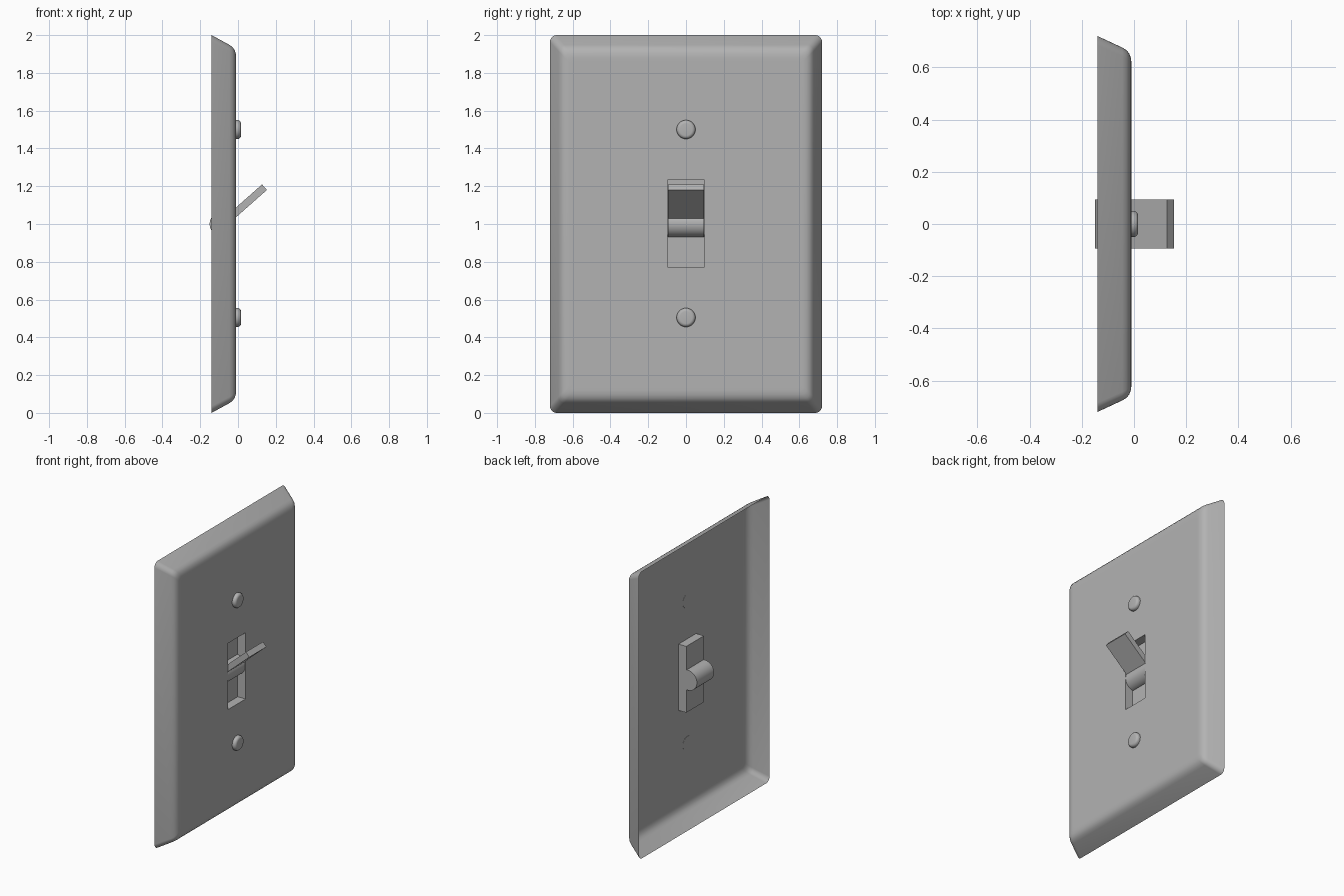
import bpy, bmesh, math
from mathutils import Matrix, Vector

if "Cube" in bpy.data.objects:
    bpy.data.objects.remove(bpy.data.objects["Cube"])

grey = bpy.data.materials.new("light_grey")
grey.diffuse_color = (0.45, 0.45, 0.45, 1)
grey.use_nodes = True
grey.node_tree.nodes["Principled BSDF"].inputs["Base Color"].default_value = grey.diffuse_color

FRONT = -0.01          # x of the flat front of the plate
PIVOT = Vector((-0.08, 0, 1.0))
HALF_W = 0.094         # half width of the toggle


def finish(name, bm, angle=35):
    me = bpy.data.meshes.new(name)
    bm.to_mesh(me)
    bm.free()
    me.materials.append(grey)
    ob = bpy.data.objects.new(name, me)
    bpy.context.collection.objects.link(ob)
    bpy.ops.object.select_all(action='DESELECT')
    ob.select_set(True)
    bpy.context.view_layer.objects.active = ob
    bpy.ops.object.shade_smooth_by_angle(angle=math.radians(angle))
    return ob


def rounded_ring(bm, x, hy, hz, r, n=5):
    """Rounded rectangle in the yz plane, centred on z = 1."""
    ring = []
    for k, (sy, sz) in enumerate([(1, 1), (-1, 1), (-1, -1), (1, -1)]):
        for i in range(n + 1):
            a = math.pi / 2 * (k + i / n)
            ring.append(bm.verts.new((x, sy * (hy - r) + r * math.cos(a),
                                      1 + sz * (hz - r) + r * math.sin(a))))
    return ring


def bridge(bm, a, b):
    for i in range(len(a)):
        j = (i + 1) % len(a)
        bm.faces.new((a[i], a[j], b[j], b[i]))


# Wall plate: open-backed shell with rounded sloping rim and recessed slot
bm = bmesh.new()
profile = [(-0.14, 0, 0.035), (-0.045, 0.052, 0.033), (-0.030, 0.063, 0.031),
           (-0.019, 0.077, 0.029), (-0.012, 0.097, 0.027),
           (FRONT, 0.118, 0.025), (FRONT, 0.135, 0.025)]
rings = [rounded_ring(bm, x, 0.72 - 0.85 * inset, 1 - inset, r)
         for x, inset, r in profile]
for a, b in zip(rings, rings[1:]):
    bridge(bm, a, b)

slot = [(-0.097, 0.772), (0.097, 0.772), (0.097, 1.234), (-0.097, 1.234)]
rim, floor = ([bm.verts.new((x, y, z)) for y, z in slot]
              for x in (FRONT, -0.07))
bridge(bm, rim, floor)
bm.faces.new(floor)

# Flat front filled between the last ring and the slot rim
edges = []
for loop in (rings[-1], rim):
    for i in range(len(loop)):
        edges.append(bm.edges.get((loop[i], loop[(i + 1) % len(loop)])))
bmesh.ops.triangle_fill(bm, edges=edges, use_beauty=True, normal=(1, 0, 0))
bmesh.ops.recalc_face_normals(bm, faces=bm.faces[:])
bm.normal_update()
if sum(f.normal.x * f.calc_area() for f in bm.faces) < 0:
    bmesh.ops.reverse_faces(bm, faces=bm.faces[:])
finish("wall_plate", bm)

# Toggle barrel lying along y
bm = bmesh.new()
bmesh.ops.create_cone(bm, cap_ends=True, segments=48, radius1=0.07,
                      radius2=0.07, depth=2 * HALF_W,
                      matrix=Matrix.Translation(PIVOT) @ Matrix.Rotation(math.pi / 2, 4, 'X'))
finish("toggle_barrel", bm)

# Toggle lever: flat bar tilted upward from the barrel
bm = bmesh.new()
bmesh.ops.create_cube(bm, size=1, matrix=(
    Matrix.Translation(PIVOT) @ Matrix.Rotation(-math.radians(41.5), 4, 'Y')
    @ Matrix.Translation((0.147, 0, 0))
    @ Matrix.Diagonal((0.294, 2 * HALF_W, 0.039, 1))))
finish("toggle_lever", bm)

# Screw heads: short discs with a rounded front edge
for name, z in (("upper_screw", 1.5), ("lower_screw", 0.505)):
    bm = bmesh.new()
    bmesh.ops.create_cone(bm, cap_ends=True, segments=32, radius1=0.05,
                          radius2=0.05, depth=0.027,
                          matrix=Matrix.Translation((0.0025, 0, z))
                          @ Matrix.Rotation(math.pi / 2, 4, 'Y'))
    front_edges = [e for e in bm.edges if all(v.co.x > 0.01 for v in e.verts)]
    bmesh.ops.bevel(bm, geom=front_edges, offset=0.018, segments=5,
                    profile=0.5, affect='EDGES')
    finish(name, bm)
